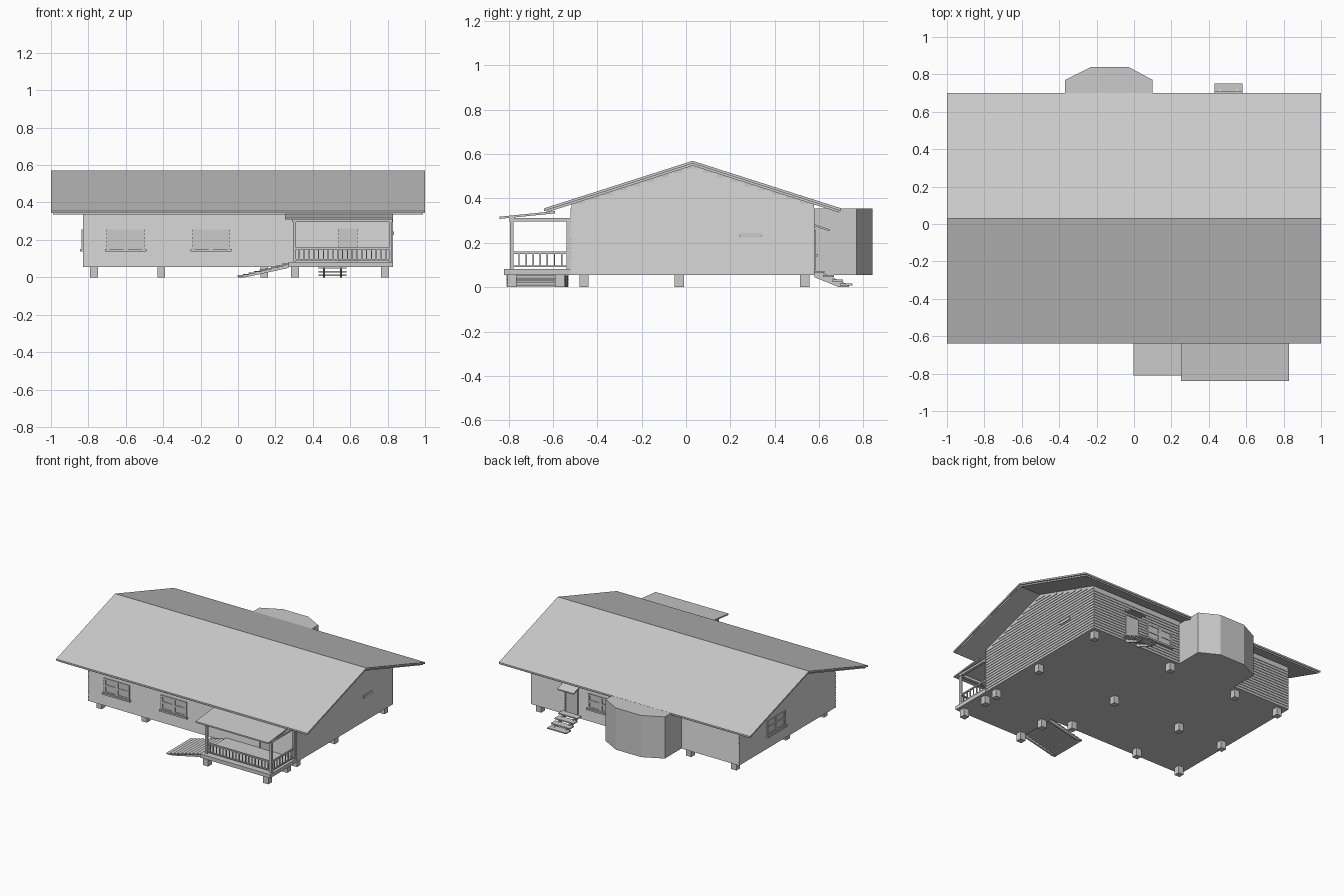
import bpy, bmesh

if "Cube" in bpy.data.objects:
    bpy.data.objects.remove(bpy.data.objects["Cube"])


def extrude(pts, axis, a, b):
    """A solid: 2D profile swept along an axis from a to b."""
    return (pts, axis, a, b)


def box(x0, x1, y0, y1, z0, z1):
    return ([(x0, y0), (x1, y0), (x1, y1), (x0, y1)], 'z', z0, z1)


def make(name, solids):
    bm = bmesh.new()
    place = {'x': lambda p, t: (t, p[0], p[1]),
             'y': lambda p, t: (p[0], t, p[1]),
             'z': lambda p, t: (p[0], p[1], t)}
    for pts, axis, a, b in solids:
        lo = [bm.verts.new(place[axis](p, a)) for p in pts]
        hi = [bm.verts.new(place[axis](p, b)) for p in pts]
        bm.faces.new(lo[::-1])
        bm.faces.new(hi)
        n = len(pts)
        for i in range(n):
            j = (i + 1) % n
            bm.faces.new((lo[i], lo[j], hi[j], hi[i]))
    bmesh.ops.recalc_face_normals(bm, faces=bm.faces)
    me = bpy.data.meshes.new(name)
    bm.to_mesh(me)
    bm.free()
    ob = bpy.data.objects.new(name, me)
    bpy.context.collection.objects.link(ob)
    return ob


X, Y0, Y1 = 0.83, -0.52, 0.58      # outer wall faces
FLOOR, TOP = 0.055, 0.355
RIDGE, PEAK, SLOPE = 0.03, 0.57, 0.32
T = 0.02                           # roof thickness
LAP = 0.004                        # siding depth


def roof_z(y):
    return PEAK - abs(y - RIDGE) * SLOPE


# House core with gables
ya, yb, xc = Y0 + LAP, Y1 - LAP, X - LAP
make("house_core", [extrude([(ya, FLOOR), (yb, FLOOR), (yb, roof_z(yb) - T),
                             (RIDGE, PEAK - T), (ya, roof_z(ya) - T)], 'x', -xc, xc)])

# Lap siding on all four walls and up into the gables
C = 0.02
front, back, sides = [], [], []
for i in range(15):
    z = FLOOR + i * C
    front.append(extrude([(Y0, z), (ya, z), (ya, z + C)], 'x', -X, X))
    back.append(extrude([(Y1, z), (yb, z), (yb, z + C)], 'x', -X, X))
for i in range(24):
    z = FLOOR + i * C
    half = (PEAK - T - z - C) / SLOPE
    lo, hi = max(Y0, RIDGE - half), min(Y1, RIDGE + half)
    if hi - lo > 0.03:
        for s in (-1, 1):
            sides.append(extrude([(s * X, z), (s * xc, z), (s * xc, z + C)], 'y', lo, hi))
make("front_siding", front)
make("back_siding", back)
make("side_siding", sides)

# Main roof slab and rake boards under its ends
E0, E1 = -0.64, 0.70


def chevron(y0, y1, top, thick):
    return [(y0, roof_z(y0) - top), (RIDGE, PEAK - top), (y1, roof_z(y1) - top),
            (y1, roof_z(y1) - top - thick), (RIDGE, PEAK - top - thick),
            (y0, roof_z(y0) - top - thick)]


make("roof", [extrude(chevron(E0, E1, 0, 0.012), 'x', -1, 1)])
make("roof_underlay", [extrude(chevron(E0 + 0.01, E1 - 0.01, 0.012, 0.010), 'x', -0.99, 0.99)])

# Back bay
bay = [(-0.37, 0.57), (0.10, 0.57), (0.10, 0.77), (-0.03, 0.84), (-0.23, 0.84), (-0.37, 0.77)]
make("back_bay", [extrude(bay, 'z', FLOOR, TOP)])

# Foundation piers
P = 0.021
spots = [(x, y) for x in (-0.77, -0.41, 0.14, 0.785) for y in (-0.46, -0.03, 0.535)]
spots += [(x, y) for x in (0.305, 0.785) for y in (-0.785, -0.57)]
make("piers", [box(x - P, x + P, y - P, y + P, 0, FLOOR + 0.005) for x, y in spots])

# Porch deck, roof, beams and posts
make("porch_deck", [box(0.27, X, -0.82, Y0, FLOOR, 0.082)])
make("porch_roof", [extrude([(-0.84, 0.318), (-0.59, 0.343), (-0.59, 0.333), (-0.84, 0.308)],
                            'x', 0.25, X)])
make("porch_beams", [box(0.29, 0.825, -0.795, -0.775, 0.295, 0.314)] +
     [box(x - 0.01, x + 0.01, -0.785, Y0, 0.297, 0.312) for x in (0.302, 0.815)])
make("porch_posts", [box(x - 0.008, x + 0.008, y - 0.008, y + 0.008, 0.08, 0.30)
                     for x, y in ((0.302, -0.785), (0.815, -0.785), (0.815, -0.53))])

# Porch railing on front and right side
rail = []
for z0, z1 in ((0.09, 0.098), (0.15, 0.16)):
    rail.append(box(0.302, 0.815, -0.79, -0.78, z0, z1))
    rail.append(box(0.81, 0.82, -0.785, -0.53, z0, z1))
B = 0.003
for i in range(1, 20):
    x = 0.302 + i * 0.0257
    rail.append(box(x - B, x + B, -0.785 - B, -0.785 + B, 0.095, 0.155))
for i in range(1, 8):
    y = -0.785 + i * 0.032
    rail.append(box(0.815 - B, 0.815 + B, y - B, y + B, 0.095, 0.155))
make("porch_railing", rail)

# Front side stairs: shallow treads on two stringers
N, RUN = 9, 0.03
steps = [box(i * RUN - 0.004, (i + 1) * RUN, -0.81, Y0 - 0.01,
             0.004 + i * 0.0078, 0.011 + i * 0.0078) for i in range(N)]
for y in (-0.80, -0.545):
    steps.append(extrude([(0.0, 0), (0.04, 0), (0.27, 0.05), (0.27, 0.068), (0, 0.005)],
                         'y', y, y + 0.012))
make("front_stairs", steps)

# Back steps with stringers
bsteps = [box(0.43, 0.58, 0.575 + i * 0.042, 0.625 + i * 0.042, 0.066 - i * 0.02, 0.074 - i * 0.02)
          for i in range(3)]
bsteps.append(box(0.43, 0.58, 0.695, 0.75, 0.008, 0.016))
for x in (0.455, 0.545):
    bsteps.append(extrude([(0.58, 0.07), (0.615, 0.066), (0.735, 0.01), (0.735, 0),
                           (0.69, 0), (0.58, 0.045)], 'x', x, x + 0.01))
make("back_steps", bsteps)

# Back awning
make("back_awning", [extrude([(0.575, 0.285), (0.65, 0.26), (0.65, 0.252), (0.575, 0.275)],
                             'x', 0.44, 0.57)])


def wall_box(wall, u0, u1, d0, d1, z0, z1):
    if wall == 'front':
        return box(u0, u1, Y0 - d1, Y0 - d0, z0, z1)
    if wall == 'back':
        return box(u0, u1, Y1 + d0, Y1 + d1, z0, z1)
    return box(-X - d1, -X - d0, u0, u1, z0, z1)


def window(name, wall, c):
    """Double window: framed pairs of panes above a projecting sill."""
    f = []
    for u in (-0.102, -0.012, 0.088):
        w = 0.024 if u == -0.012 else 0.014
        f.append(wall_box(wall, c + u, c + u + w, -0.003, 0.006, 0.15, 0.255))
    for z0, z1 in ((0.15, 0.160), (0.195, 0.210), (0.245, 0.255)):
        f.append(wall_box(wall, c - 0.102, c + 0.102, -0.003, 0.005, z0, z1))
    f.append(wall_box(wall, c - 0.11, c + 0.11, -0.003, 0.014, 0.138, 0.150))
    f.append(wall_box(wall, c - 0.095, c + 0.095, -0.003, 0.001, 0.155, 0.25))
    make(name, f)


window("front_window_left", 'front', -0.60)
window("front_window_right", 'front', -0.145)
window("back_window", 'back', 0.27)
window("side_window", 'left', 0.16)


def door(name, wall, u0, u1, z1):
    t = 0.008
    make(name, [wall_box(wall, u0, u1, -0.003, 0.002, 0.08, z1),
                wall_box(wall, u0 - t, u0, -0.003, 0.006, 0.08, z1),
                wall_box(wall, u1, u1 + t, -0.003, 0.006, 0.08, z1),
                wall_box(wall, u0 - t, u1 + t, -0.003, 0.006, z1, z1 + t)])


door("front_door", 'front', 0.543, 0.632, 0.252)
door("back_door", 'back', 0.46, 0.55, 0.25)

# Small vent on the right wall
make("side_vent", [box(X - 0.004, X + 0.004, 0.24, 0.34, 0.225, 0.245)])
